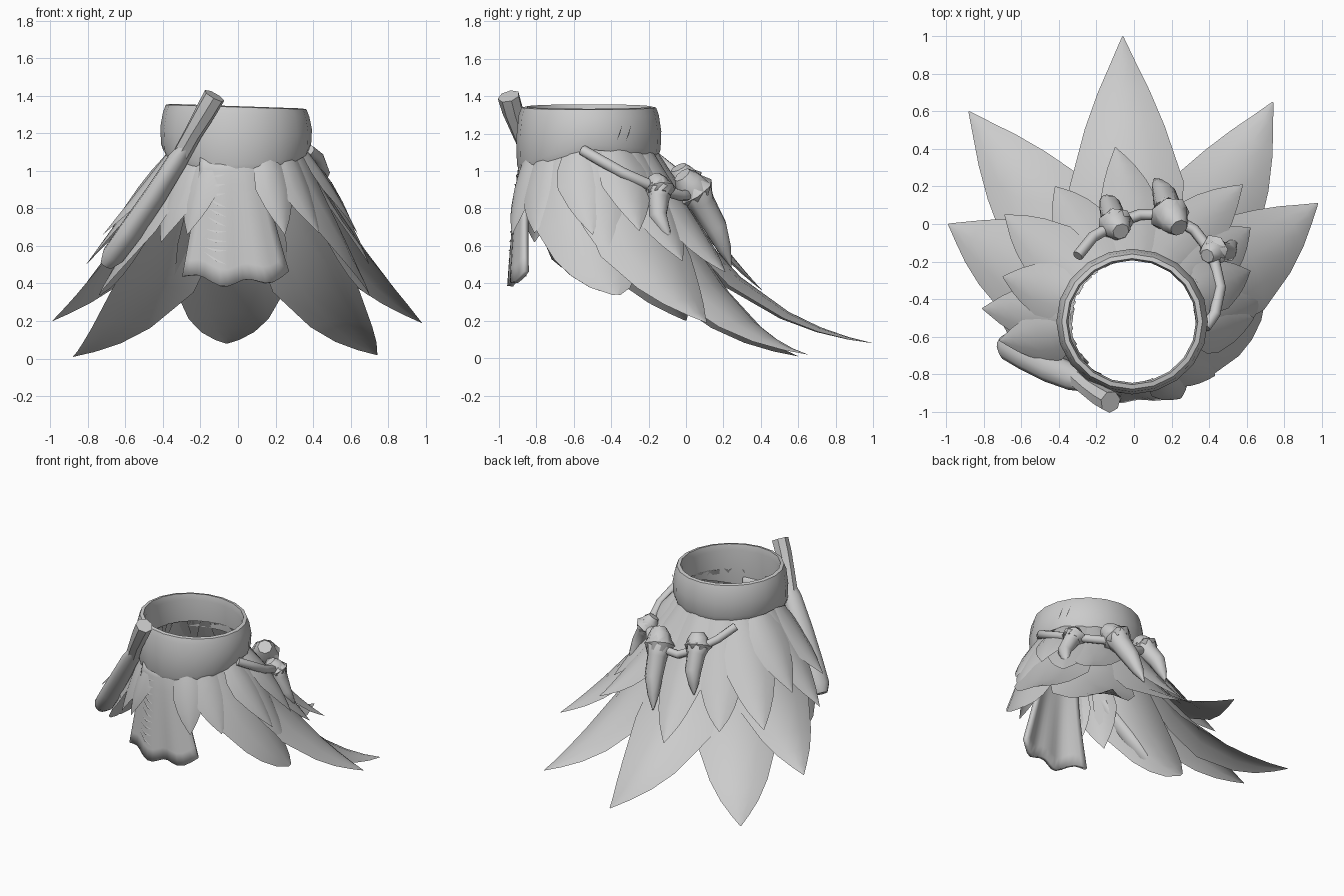
import bpy, bmesh, math
from math import sin, cos, pi, radians
from mathutils import Vector

if "Cube" in bpy.data.objects:
    bpy.data.objects.remove(bpy.data.objects["Cube"])

GREY = (0.6, 0.6, 0.6, 1)
mat = bpy.data.materials.new("plain grey")
mat.use_nodes = True
mat.diffuse_color = GREY
mat.node_tree.nodes["Principled BSDF"].inputs["Base Color"].default_value = GREY
CY = -0.52  # y of the waist axis


def finish(name, bm, angle=35, recalc=True):
    if recalc:
        bmesh.ops.recalc_face_normals(bm, faces=bm.faces)
    mesh = bpy.data.meshes.new(name)
    bm.to_mesh(mesh)
    bm.free()
    mesh.materials.append(mat)
    ob = bpy.data.objects.new(name, mesh)
    bpy.context.collection.objects.link(ob)
    bpy.ops.object.select_all(action='DESELECT')
    ob.select_set(True)
    bpy.context.view_layer.objects.active = ob
    bpy.ops.object.shade_smooth_by_angle(angle=radians(angle))
    return ob


def skin(bm, rows, closed=False):
    """Join rows of points with quads."""
    grid = [[bm.verts.new(p) for p in row] for row in rows]
    for a, b in zip(grid, grid[1:]):
        n = len(a)
        for i in range(n if closed else n - 1):
            j = (i + 1) % n
            bm.faces.new((a[i], b[i], b[j], a[j]))
    return grid


def tube(name, path, radii, sides=8, flat=1.0):
    pts = [Vector(p) for p in path]
    rows = []
    for i, (p, r) in enumerate(zip(pts, radii)):
        tangent = pts[min(i + 1, len(pts) - 1)] - pts[max(i - 1, 0)]
        q = tangent.to_track_quat('Z', 'Y')
        rows.append([p + q @ Vector((r * cos(2 * pi * k / sides), flat * r * sin(2 * pi * k / sides), 0))
                     for k in range(sides)])
    bm = bmesh.new()
    grid = skin(bm, rows, True)
    bm.faces.new(grid[0])
    bm.faces.new(grid[-1])
    return finish(name, bm, 50)


def bezier(a, b, c, t):
    return a * (1 - t) ** 2 + 2 * b * t * (1 - t) + c * t * t


# Pointed leaf that hangs from inside the belt, wrapped around the waist axis
OUTLINE = ((0, .6), (.15, .8), (.32, .98), (.5, 1), (.7, .68), (.82, .44), (.92, .2), (1, .01))


def leaf(name, base_deg, tip, half, ctrl_r, ctrl_z, blunt=1.0):
    x, y, z = tip
    tip_r, tip_a = math.hypot(x, y - CY), math.atan2(y - CY, x)
    base_a = radians(base_deg)
    turn = (tip_a - base_a + pi) % (2 * pi) - pi
    rows = []
    for t, w in OUTLINE:
        w = w ** blunt
        r = bezier(0.338, ctrl_r, tip_r, t)
        h = bezier(1.15, ctrl_z, z, t)
        row = []
        for s in (1, 0.5, 0, -0.5, -1):
            a = base_a + turn * t + s * half * w / max(r, 0.45)
            rr = r - 0.02 * s * s * w
            droop = 0.2 * half * t ** 0.5 * s * s * w
            row.append((rr * cos(a), CY + rr * sin(a), h - droop))
        rows.append(row)
    bm = bmesh.new()
    skin(bm, rows)
    return finish(name, bm, 60, False)


# Long lower leaves
leaf("back_leaf", 94, (-.06, 1.0, .08), .32, .70, .25)
leaf("back_left_leaf", 51, (.74, .65, .02), .30, .72, .21)
leaf("back_right_leaf", 130, (-.88, .6, .01), .30, .72, .21)
leaf("left_leaf", 24, (.98, .11, .19), .29, .68, .5)
leaf("right_leaf", 156, (-.99, 0, .2), .29, .68, .5)
leaf("front_left_leaf", -16, (.70, -.37, .34), .29, .53, .70, .6)
leaf("front_right_leaf", 195, (-.74, -.37, .34), .29, .53, .70, .6)

# Shorter upper leaves, a layer further out
UPPER = [
    (88, (-.1, .41, .36), .17, .68, .62),
    (62, (.58, .21, .46), .18, .66, .66),
    (118, (-.42, .2, .45), .16, .66, .66),
    (40, (.62, -.02, .52), .17, .62, .76),
    (140, (-.69, .05, .48), .18, .64, .76),
    (3, (.70, -.39, .50), .16, .57, .84),
    (174, (-.81, -.45, .50), .17, .57, .84),
    (-10, (.64, -.50, .66), .14, .51, .94),
    (158, (-.70, -.28, .64), .16, .56, .94),
    (190, (-.72, -.62, .66), .15, .52, .92),
    (25, (.62, -.25, .68), .15, .55, .96),
    (-42, (.43, -.81, .67), .15, .44, .92),
    (225, (-.41, -.81, .62), .17, .45, .92),
    (-64, (.25, -.93, .66), .12, .45, .92),
    (246, (-.27, -.90, .66), .12, .45, .92),
]
for i, spec in enumerate(UPPER):
    leaf(f"upper_leaf_{i + 1}", *spec)

# Broad belt with a dipping lower edge
bm = bmesh.new()
rows = []
for k in range(20):
    a = 2 * pi * k / 20
    s = sin(a)
    low = 1.115 - (0.11 if s < 0 else 0.03) * abs(s)
    top = 1.34 - 0.012 * cos(a)
    section = ((.36, low + .01), (.39, low), (.40, low + .03), (.404, (low + top) / 2),
               (.39, top - .04), (.375, top), (.35, top + .005), (.34, top - .04))
    rows.append([(r * cos(a) - .01, CY + .96 * r * s, z) for r, z in section])
rows.append(rows[0])
skin(bm, rows, True)
bmesh.ops.remove_doubles(bm, verts=bm.verts, dist=1e-5)
finish("belt", bm, 45)

# Front cloth flap with a wavy hem
COLS, ROWS = 14, 8


def cloth(u, t):
    x = -.045 + .03 * t + u * (.15 + .13 * t ** 1.2)
    y = -.865 - .07 * t ** .6 + .03 * u * u + .04 * u * u * t + .012 * t * sin(u * 7 + .6)
    hem = .40 + .05 * u * u + .02 * sin(u * 7)
    return Vector((x, y, 1.09 + (hem - 1.09) * t))


bm = bmesh.new()
skin(bm, [[cloth(2 * i / COLS - 1, j / ROWS) for i in range(COLS + 1)] for j in range(ROWS + 1)])
flap = finish("front_flap", bm, 45)
thick = flap.modifiers.new("thickness", 'SOLIDIFY')
thick.thickness = 0.03
thick.offset = 0

# Slanted stitches down the flap
bm = bmesh.new()
for i in range(10):
    t = .17 + .072 * i
    tilt = .016 * (-1) ** (i // 3)
    line = [cloth(-.4 + d * .24, t - d * tilt) + Vector((0, -.022, 0)) for d in (-1, 0, 1)]
    lift = Vector((0, .002, .007))
    bm.faces.new([bm.verts.new(p) for p in (line[0], line[1] - lift, line[2], line[1] + lift)])
finish("flap_stitches", bm)

# Sheathed blade slung across the right front
tube("sheath", [(-.27, -.845, 1.13), (-.32, -.82, 1.06), (-.44, -.77, .87), (-.57, -.70, .68),
                (-.665, -.65, .55), (-.70, -.63, .50)],
     [.05, .07, .078, .083, .078, .045], 10, .75)
tube("handle", [(-.30, -.83, 1.09), (-.24, -.88, 1.2), (-.17, -.925, 1.32), (-.125, -.948, 1.40)],
     [.05, .05, .058, .06], 7)

# Cord looped around the back
tube("cord", [(.38, -.55, 1.11), (.43, -.48, 1.07), (.46, -.34, .99), (.42, -.16, .91), (.32, -.03, .87),
              (.18, .05, .87), (.03, .05, .86), (-.1, 0, .92), (-.22, -.07, 1.0), (-.30, -.17, 1.08)],
     [.03] * 10, 8)

# Curved teeth with knobbly roots hanging on the cord
TEETH = [
    ("left_tooth", (.39, -.17, .97), (.425, -.14, .90), (.50, -.15, .76), (.54, -.08, .61), .85),
    ("middle_tooth", (.24, -.02, .98), (.19, .05, .89), (.16, .16, .70), (.11, .24, .49), 1.1),
    ("right_tooth", (-.07, -.04, 1.02), (-.10, .0, .94), (-.13, .10, .80), (-.165, .14, .64), 1.0),
]
for name, root, knob, bend, tip, k in TEETH:
    r, kn, b, t = (Vector(p) for p in (root, knob, bend, tip))
    path = [r, r.lerp(kn, .4), kn, kn.lerp(b, .35), b, b.lerp(t, .55), t]
    tube(name, path, [k * v for v in (.045, .07, .09, .066, .058, .036, .004)], 8)
    # Cord wrap around the root
    tube(name + "_wrap", [kn.lerp(r, .4), kn, kn.lerp(b, .2)], [.072 * k, .1 * k, .072 * k], 7)

# Two small nicks on the left of the belt
bm = bmesh.new()
for a0 in (22, 30):
    pts = []
    for da, z in ((0, 1.16), (2, 1.2), (5, 1.25), (3, 1.2)):
        a = radians(a0 + da)
        pts.append(bm.verts.new((.41 * cos(a) - .01, CY + .397 * sin(a), z)))
    bm.faces.new(pts)
finish("belt_nicks", bm)
